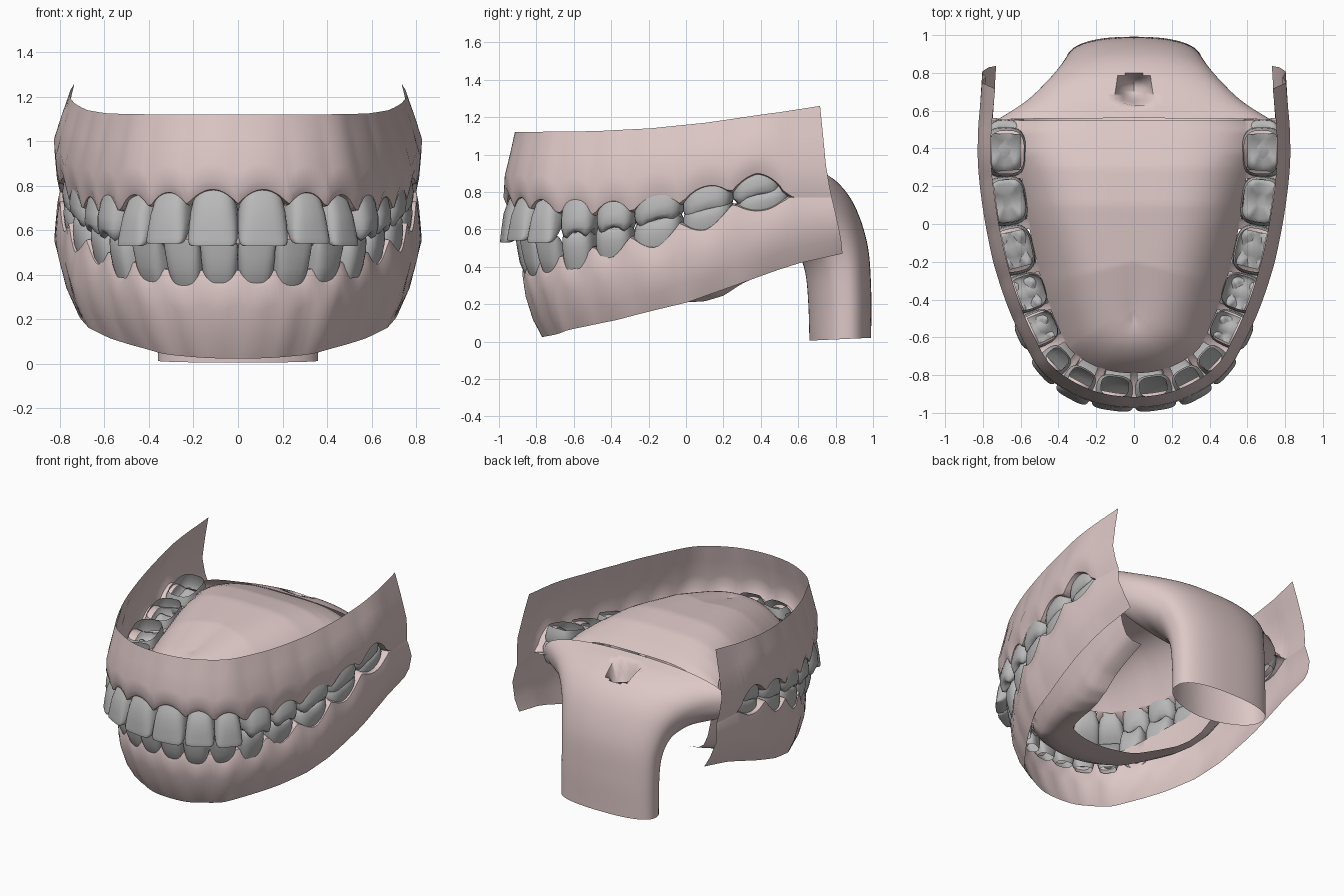
import bpy, math

if "Cube" in bpy.data.objects:
    bpy.data.objects.remove(bpy.data.objects["Cube"])


def material(name, rgb):
    m = bpy.data.materials.new(name)
    m.diffuse_color = (*rgb, 1)
    m.use_nodes = True
    m.node_tree.nodes["Principled BSDF"].inputs["Base Color"].default_value = m.diffuse_color
    return m


GUM = material("gum_pink", (0.72, 0.575, 0.565))
ENAMEL = material("tooth_grey", (0.48, 0.48, 0.48))


def lin(table, v):
    """Piecewise linear lookup."""
    if v <= table[0][0]:
        return table[0][1]
    for (a, p), (b, q) in zip(table, table[1:]):
        if v <= b:
            return p + (q - p) * (v - a) / (b - a)
    return table[-1][1]


def mix(a, b, t):
    return a + (b - a) * t


def power(v, e):
    return math.copysign(abs(v) ** e, v)


def catmull(pts, n):
    """Smooth curve through tuples of any length."""
    ext = [tuple(2 * a - b for a, b in zip(pts[0], pts[1]))] + list(pts)
    ext.append(tuple(2 * a - b for a, b in zip(pts[-1], pts[-2])))
    out = []
    for p0, p1, p2, p3 in zip(ext, ext[1:], ext[2:], ext[3:]):
        for i in range(n):
            t = i / n
            out.append(tuple(0.5 * (2 * b + (c - a) * t + (2 * a - 5 * b + 4 * c - d) * t * t
                                    + (3 * b - a - 3 * c + d) * t ** 3)
                             for a, b, c, d in zip(p0, p1, p2, p3)))
    out.append(tuple(pts[-1]))
    return out


def make_object(name, verts, faces, mat, angle=60):
    me = bpy.data.meshes.new(name)
    me.from_pydata(verts, [], faces)
    me.materials.append(mat)
    ob = bpy.data.objects.new(name, me)
    bpy.context.collection.objects.link(ob)
    bpy.ops.object.select_all(action='DESELECT')
    ob.select_set(True)
    bpy.context.view_layer.objects.active = ob
    bpy.ops.object.mode_set(mode='EDIT')
    bpy.ops.mesh.select_all(action='SELECT')
    bpy.ops.mesh.remove_doubles(threshold=0.0005)
    bpy.ops.mesh.normals_make_consistent(inside=False)
    bpy.ops.object.mode_set(mode='OBJECT')
    bpy.ops.object.shade_smooth_by_angle(angle=math.radians(angle))


def loft(rows, closed=False, cap=False, keep=lambda r, i: True):
    n = len(rows[0])
    verts = [v for r in rows for v in r]
    faces = []
    for r in range(len(rows) - 1):
        for i in range(n if closed else n - 1):
            j = (i + 1) % n
            if keep(r, i):
                faces.append((r * n + i, r * n + j, (r + 1) * n + j, (r + 1) * n + i))
    if cap:
        faces.append(tuple(range((len(rows) - 1) * n, len(rows) * n)))
    return verts, faces


# Dental arch plan with outward normals
half = [(0, -.98), (.2, -.955), (.37, -.88), (.5, -.77), (.59, -.6), (.66, -.42), (.72, -.2),
        (.77, .05), (.80, .3), (.80, .5), (.79, .65), (.78, .8)]
curve = catmull([(-x, y) for x, y in half[:0:-1]] + half, 9)
arch = []
for i, (x, y) in enumerate(curve):
    a, b = curve[max(i - 1, 0)], curve[min(i + 1, len(curve) - 1)]
    tx, ty = b[0] - a[0], b[1] - a[1]
    s = math.hypot(tx, ty)
    arch.append((x, y, ty / s, -tx / s))
inner = [p for p in arch if p[1] <= 0.575]

# Teeth: centre x, y, width, depth, neck z, tip z, kind (0 front, 1 premolar, 2 molar)
UPPER = [(.11, -.92, .222, .17, .81, .53, 0), (.31, -.87, .19, .16, .79, .54, 0),
         (.45, -.755, .175, .16, .78, .53, 0), (.53, -.565, .195, .21, .77, .575, 1),
         (.59, -.37, .205, .21, .78, .60, 1), (.645, -.14, .265, .22, .81, .645, 2),
         (.68, .12, .265, .22, .85, .685, 2), (.685, .38, .265, .22, .92, .765, 2)]
LOWER = [(.083, -.855, .168, .13, .32, .55, 0), (.245, -.82, .168, .13, .32, .56, 0),
         (.395, -.725, .165, .14, .33, .57, 0), (.49, -.57, .175, .18, .39, .60, 1),
         (.57, -.38, .20, .19, .43, .625, 1), (.635, -.145, .26, .21, .48, .67, 2),
         (.675, .12, .265, .22, .57, .74, 2), (.685, .41, .285, .21, .67, .81, 2)]

FRONT_RINGS = [(0, .66, .6), (.2, .82, .87), (.45, .95, 1), (.7, 1, .75),
               (.9, 1, .48), (.97, .96, .36), (1, .86, .24)]
BACK_RINGS = [(0, .86, .85), (.25, .96, .96), (.55, 1, 1), (.8, .98, .94),
              (.95, .88, .8), (1, .7, .6), (.86, .3, .25)]


def outward(x, y):
    return min(arch, key=lambda p: (p[0] - x) ** 2 + (p[1] - y) ** 2)[2:]


def tooth(name, x, y, w, d, neck, tip, kind):
    """Hollow crown, open at the neck."""
    nx, ny = outward(x, y)
    slope = (0, .1, .25)[kind]
    lean = (.06, .03, .01)[kind]
    rows = []
    for k, (t, sw, sd) in enumerate(BACK_RINGS if kind else FRONT_RINGS):
        row = []
        for i in range(24):
            a = 2 * math.pi * i / 24
            c, s = math.cos(a), math.sin(a)
            u = power(c, .65) * sw * w / 2
            v = power(s, .65) * sd * d / 2 - lean * (1 - t)
            if not kind and t > .5:          # incisal edge stays on the outer face
                v += (1 - sd) * d * .36
            cusp = -.08 * math.cos(4 * a) if kind and k in (4, 5) else 0
            py = y + u * nx + v * ny
            row.append((x - u * ny + v * nx, py,
                        neck + (tip - neck) * (t + cusp) + slope * (py - y)))
        rows.append(row)
    make_object(name, *loft(rows, True, True), ENAMEL, 70)


for jaw, teeth in (("upper", UPPER), ("lower", LOWER)):
    for k, (x, *rest) in enumerate(teeth):
        for side, sx in (("right", 1), ("left", -1)):
            tooth(f"{jaw}_tooth_{side}_{k + 1}", sx * x, *rest)

# Height rules along the arch
TOP = [(-.97, 1.12), (-.5, 1.125), (-.2, 1.14), (.1, 1.17), (.45, 1.22), (.8, 1.26)]
RIM = [(-.97, .025), (-.77, .05), (-.4, .115), (0, .21), (.6, .42), (.8, .47)]
UP_EDGE = [(-.95, .79), (-.75, .765), (-.5, .75), (-.3, .76), (-.1, .79), (.1, .83), (.38, .90),
           (.5, .89), (.58, .84)]
LOW_EDGE = [(-.9, .335), (-.75, .36), (-.55, .41), (-.38, .455), (-.15, .505), (.1, .595),
            (.41, .70), (.5, .70), (.58, .685)]
FLOOR = [(-.36, .26), (0, .21), (.1, .215), (.2, .245), (.3, .31), (.57, .43)]


def nearness(p, teeth):
    """0 at a tooth centre, 1 between teeth."""
    return min(1, min(math.dist((abs(p[0]), p[1]),
                                (t[0] + abs(p[2]) * t[3] / 2, t[1] + p[3] * t[3] / 2))
                      / (t[2] / 2) for t in teeth))


def up(p):
    return lin(UP_EDGE, p[1]) - .07 * nearness(p, UPPER) ** 2


def low(p):
    return lin(LOW_EDGE, p[1]) + .085 * nearness(p, LOWER) ** 1.6


def sockets(teeth):
    """Skip the ridge faces that lie inside a crown."""
    return lambda r, i: r != 1 or min(nearness(inner[i], teeth),
                                      nearness(inner[i + 1], teeth)) > .72


def place(p, front, side, z):
    """Point moved inward from the arch by a front/side blended distance."""
    f = min(1, max(0, (-p[1] - .2) / .7))
    d = side + (front - side) * f
    y = p[1] - d * p[3]
    if p[1] > .5:
        y += (p[1] - .5) / .3 * lin([(.5, .04), (.9, -.05), (1.26, -.08)], z)
    return (p[0] - d * p[2], y, z)


# Outer gums, upper and lower, meeting behind the last molars
rows = [[place(p, f, s, mix(lin(TOP, p[1]), up(p), t)) for p in arch]
        for f, s, t in ((.065, .045, 0), (.04, .01, .3), (.01, -.025, .65), (.005, -.017, .88),
                        (.025, -.005, 1))]
make_object("upper_outer_gum", *loft(rows), GUM)
rows = [[place(p, f, s, mix(low(p), lin(RIM, p[1]), t)) for p in arch]
        for f, s, t in ((.12, -.005, 0), (.105, -.014, .12), (.12, -.023, .4), (.16, .01, .75),
                        (.21, .05, 1))]
make_object("lower_outer_gum", *loft(rows), GUM)

# Palate: ridge between the upper teeth, steep walls and a broad roof
APEX = [(-.6, .93), (-.45, .98), (-.2, 1.05), (.1, 1.08), (.3, 1.06), (.45, 1.01), (.57, .965)]
rows = [[place(p, .025, -.005, up(p)) for p in inner],
        [place(p, .08, .05, up(p) - .01) for p in inner]]
lingual = [place(p, .19, .2, lin(UP_EDGE, p[1]) - .03) for p in inner]
for k in range(17):
    s = (k / 16) ** 1.5
    row = []
    for x, y, z in lingual:
        sy = y if y > 0 else .62 * y
        row.append((x * (1 - s), mix(y, sy, s),
                    mix(z, lin(APEX, sy), 1 - (1 - s) ** lin([(-.8, 2.6), (0, 4)], y))))
    rows.append(row)
make_object("palate", *loft(rows, keep=sockets(UPPER)), GUM)

# Lower inner gum and mouth floor, open in the middle
rows = [[place(p, .12, -.005, low(p)) for p in inner],
        [place(p, .17, .06, low(p) + .01) for p in inner]]
lingual = [place(p, .23, .2, lin(LOW_EDGE, p[1]) + .04) for p in inner]
for t, tz in ((0, 0), (.1, .35), (.2, .65), (.36, .88), (.6, .98), (1, 1)):
    row = []
    for p, (x, y, z) in zip(inner, lingual):
        ey = lin([(-.98, -.38), (-.77, -.30), (-.4, -.06), (.05, .18), (.57, .57)], p[1])
        row.append((mix(x, .52 * p[0], t), mix(y, ey, t), mix(z, lin(FLOOR, ey), tz)))
    rows.append(row)
make_object("lower_inner_gum", *loft(rows, keep=sockets(LOWER)), GUM)

# Throat: back y, back z, front y, front z, half width
sections = catmull([(.56, .97, .53, .54, .73), (.68, .93, .58, .50, .58), (.80, .86, .61, .45, .48),
                    (.90, .73, .63, .40, .41), (.97, .52, .645, .32, .37),
                    (.99, .28, .655, .18, .36), (.99, .02, .66, .005, .36)], 9)
rows = []
for ty, tz, by, bz, w in sections:
    row = []
    for i in range(96):
        a = 2 * math.pi * i / 96
        v = ((power(math.sin(a), .85) + 1) / 2) ** .75
        x, y, z = power(math.cos(a), .85) * w, mix(by, ty, v), mix(bz, tz, v)
        r = math.hypot(x, y - .71) / .09
        if z > .72 and r < 1:                # hollow of the uvula
            z -= .17 * (1 - r ** 3)
        row.append((x, y, z))
    rows.append(row)
make_object("throat", *loft(rows, True), GUM)
